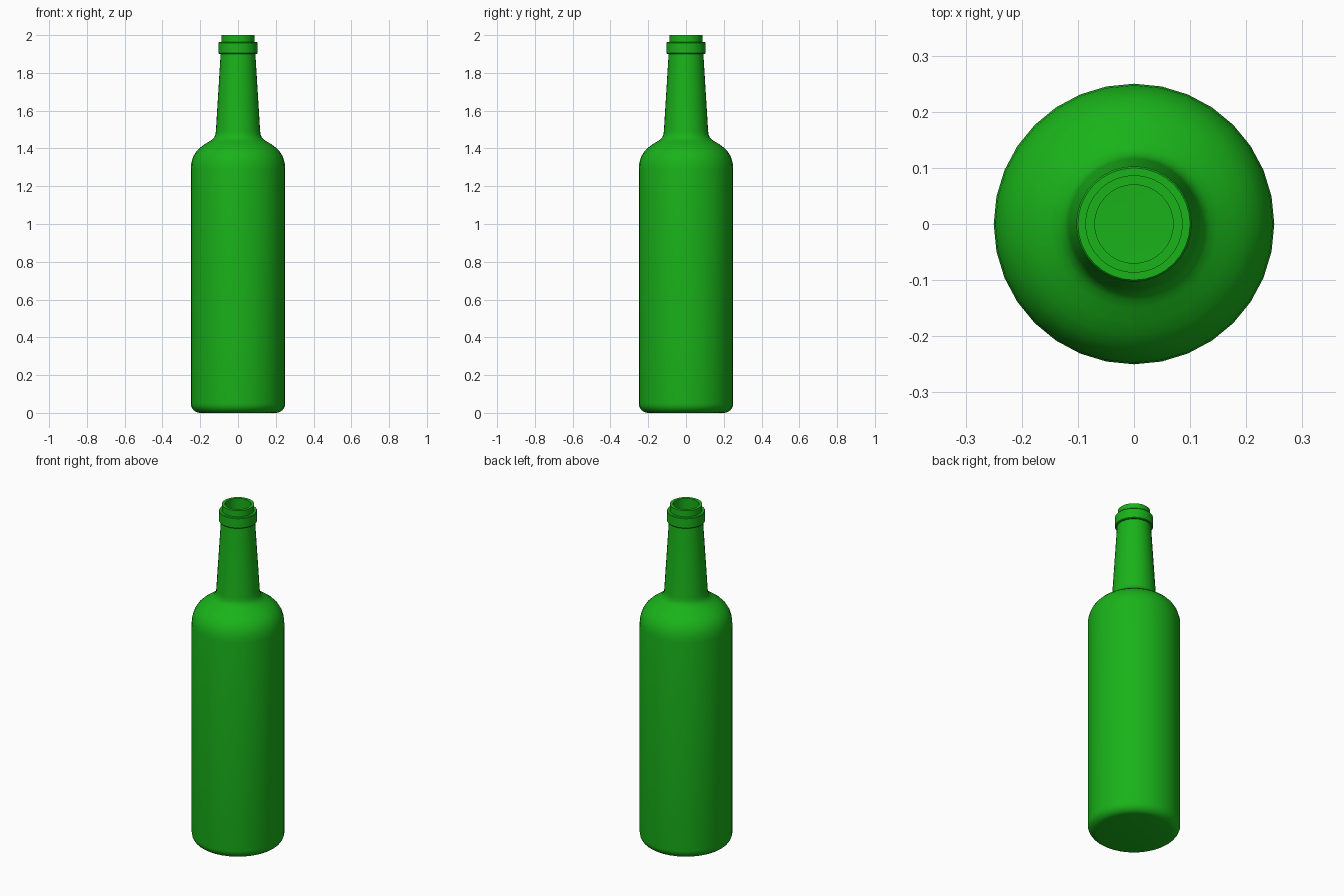
import bpy, bmesh, math

if "Cube" in bpy.data.objects:
    bpy.data.objects.remove(bpy.data.objects["Cube"])

SIDES = 32


def arc(cx, cz, rx, rz, start, end, steps):
    """Points (radius, height) along an elliptical arc, angles in degrees."""
    pts = []
    for i in range(steps + 1):
        a = math.radians(start + (end - start) * i / steps)
        pts.append((cx + rx * math.cos(a), cz + rz * math.sin(a)))
    return pts


def lathe(name, profile):
    """Revolve a closed profile, whose ends lie on the axis, around z."""
    bm = bmesh.new()
    rings = []
    for r, z in profile:
        if r < 1e-6:
            rings.append([bm.verts.new((0, 0, z))] * SIDES)
        else:
            rings.append([bm.verts.new((r * math.cos(2 * math.pi * k / SIDES),
                                        r * math.sin(2 * math.pi * k / SIDES), z))
                          for k in range(SIDES)])
    for a, b in zip(rings, rings[1:]):
        for k in range(SIDES):
            n = (k + 1) % SIDES
            quad = [a[k], a[n], b[n], b[k]]
            bm.faces.new(list(dict.fromkeys(quad)))
    bmesh.ops.recalc_face_normals(bm, faces=bm.faces)
    mesh = bpy.data.meshes.new(name)
    bm.to_mesh(mesh)
    bm.free()
    obj = bpy.data.objects.new(name, mesh)
    bpy.context.collection.objects.link(obj)
    bpy.context.view_layer.objects.active = obj
    obj.select_set(True)
    bpy.ops.object.shade_smooth_by_angle(angle=math.radians(35))
    return obj


# Outer wall: base, body, shoulder and neck
outer = [(0, 0)]
outer += arc(0.20, 0.05, 0.05, 0.05, -90, 0, 6)
outer += [(0.25, 1.29), (0.247, 1.325), (0.237, 1.357), (0.221, 1.384),
          (0.20, 1.405), (0.175, 1.423), (0.15, 1.438), (0.135, 1.448),
          (0.125, 1.46), (0.119, 1.476), (0.117, 1.495), (0.092, 1.90)]
# Collar ring and lip
outer += [(0.100, 1.90), (0.103, 1.904), (0.103, 1.959), (0.100, 1.963),
          (0.087, 1.963), (0.087, 2.0)]
# Inner wall, down to the inside floor
inner = [(0.07, 2.0), (0.073, 1.90), (0.099, 1.49), (0.107, 1.458),
         (0.125, 1.435), (0.165, 1.41), (0.205, 1.375), (0.226, 1.335),
         (0.232, 1.29)]
inner += arc(0.20, 0.05, 0.032, 0.032, 0, -90, 6)
inner += [(0, 0.018)]

bottle = lathe("bottle", outer + inner)

# Green glass
glass = bpy.data.materials.new("green_glass")
glass.diffuse_color = (0.01, 0.45, 0.01, 1)
glass.use_nodes = True
glass.node_tree.nodes["Principled BSDF"].inputs["Base Color"].default_value = glass.diffuse_color
bottle.data.materials.append(glass)
